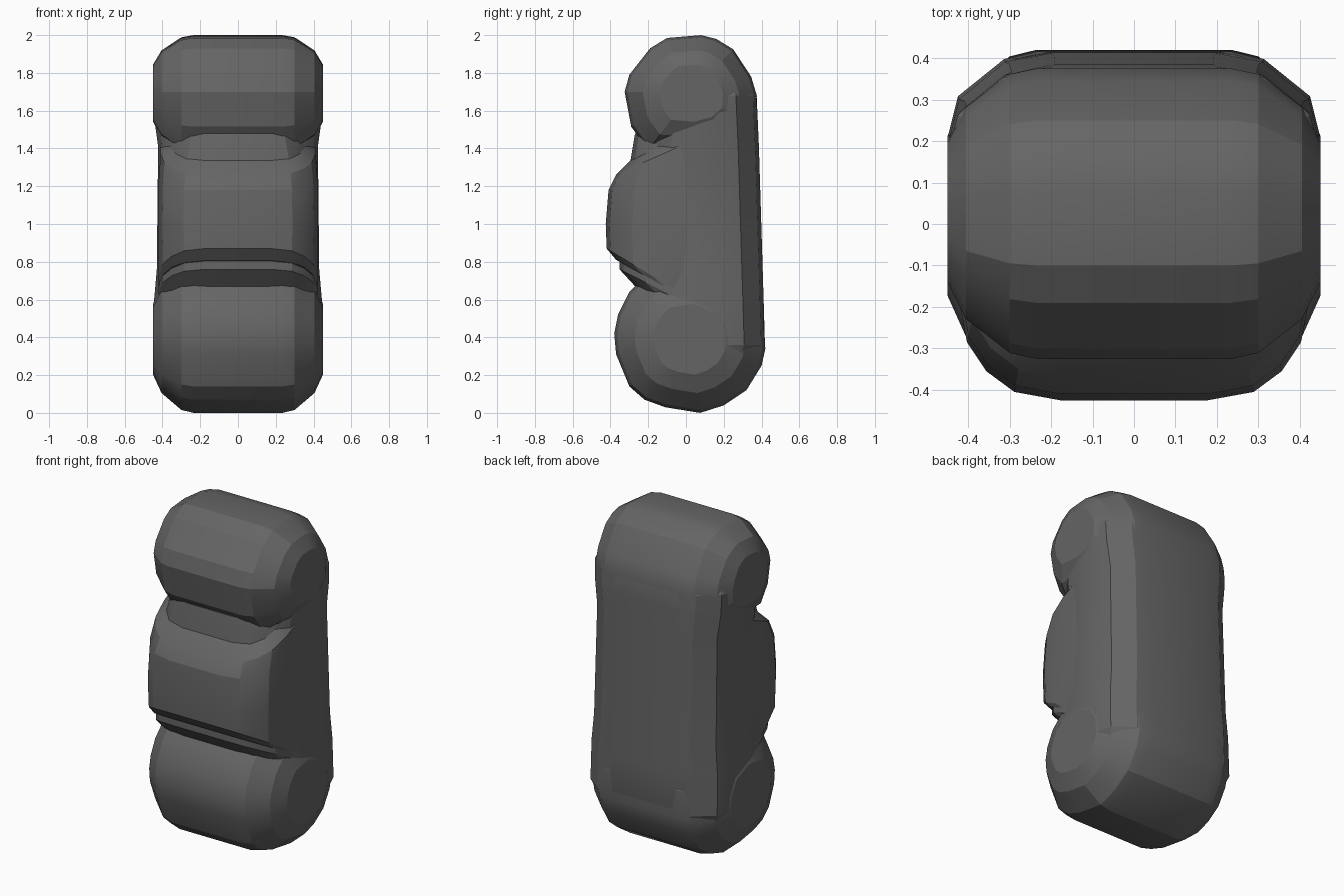
import bpy, bmesh
from math import radians

grey = bpy.data.materials.new("dark_grey")
grey.diffuse_color = (0.13, 0.13, 0.13, 1)


def skin(name, rings):
    """Bridge equal-length point rings and cap both ends."""
    bm = bmesh.new()
    vs = [[bm.verts.new(p) for p in r] for r in rings]
    n = len(vs[0])
    for a, b in zip(vs, vs[1:]):
        for i in range(n):
            j = (i + 1) % n
            bm.faces.new((a[i], a[j], b[j], b[i]))
    bm.faces.new(vs[0])
    bm.faces.new(vs[-1])
    bmesh.ops.recalc_face_normals(bm, faces=bm.faces[:])
    me = bpy.data.meshes.new(name)
    bm.to_mesh(me)
    bm.free()
    me.materials.append(grey)
    ob = bpy.data.objects.new(name, me)
    bpy.context.collection.objects.link(ob)
    return ob


def lobe(name, profile, cy, cz, half):
    """Side profile (y, z) swept across x, shrinking towards both ends."""
    st = half + [(-x, s) for x, s in reversed(half)]
    return skin(name, [[(x, cy + (y - cy) * s, cz + (z - cz) * s) for y, z in profile]
                       for x, s in st])


def section(w, f, b):
    """Rounded plan outline: half width w, front f, back b (tight back if hidden)."""
    r = 1.0 if b > 0.3 else 0.1
    half = [(0.42 * w, f), (0.68 * w, f + 0.02), (0.84 * w, f + 0.07),
            (0.95 * w, f + 0.14), (w, f + 0.25), (w, b - 0.2 * r),
            (0.95 * w, b - 0.11 * r), (0.7 * w, b - 0.02 * r), (0.45 * w, b)]
    return half + [(-x, y) for x, y in reversed(half)]


def tower(name, levels):
    """Stack outlines; each level is (z at front, slope, width, front, back)."""
    return skin(name, [[(x, y, z + k * (y - f)) for x, y in section(w, f, b)]
                       for z, k, w, f, b in levels])


ends = [(0.45, 0.48), (0.405, 0.73), (0.30, 0.96), (0.235, 1.0)]

# head
lobe("head", [(-0.10, 1.985), (0.08, 2.0), (0.16, 1.98), (0.25, 1.925),
              (0.345, 1.78), (0.375, 1.68), (0.365, 1.52), (0.25, 1.42),
              (0.05, 1.37), (-0.20, 1.39), (-0.29, 1.515), (-0.325, 1.70),
              (-0.30, 1.79), (-0.19, 1.93)], 0.03, 1.70, ends)

# base lobe
lobe("base", [(-0.11, 0.03), (0.075, 0.0), (0.20, 0.04), (0.32, 0.12),
              (0.40, 0.25), (0.42, 0.34), (0.41, 0.50), (0.30, 0.68),
              (0.05, 0.78), (-0.20, 0.74), (-0.30, 0.64), (-0.36, 0.52),
              (-0.38, 0.42), (-0.37, 0.31), (-0.30, 0.14), (-0.22, 0.07)],
     0.02, 0.39, ends)

# trunk with the flat back, flaring at the sides to meet both lobes
tower("trunk", [(0.26, 0, 0.41, -0.16, 0.385), (0.36, 0, 0.447, -0.20, 0.418),
                (0.60, 0, 0.444, -0.22, 0.411), (0.76, 0, 0.43, -0.22, 0.406),
                (1.41, 0, 0.423, -0.22, 0.386), (1.57, 0, 0.445, -0.20, 0.379),
                (1.68, 0, 0.447, -0.18, 0.374), (1.76, 0, 0.41, -0.14, 0.35)])

# bulging belly
tower("belly", [(0.80, -0.55, 0.405, -0.34, 0.05), (0.81, -0.55, 0.417, -0.37, 0.05),
                (0.87, -0.60, 0.42, -0.42, 0.05), (1.00, 0, 0.424, -0.425, 0.05),
                (1.18, 0.20, 0.42, -0.41, 0.05), (1.26, 0.45, 0.41, -0.37, 0.05),
                (1.35, 0.45, 0.38, -0.28, 0.05)])

# narrow lip under the belly
tower("waist_lip", [(0.66, -0.45, 0.41, -0.26, 0.05), (0.76, -0.50, 0.42, -0.352, 0.05),
                    (0.82, -0.50, 0.42, -0.352, 0.05)])

# collar between belly and head
tower("collar", [(1.20, 0, 0.40, -0.31, 0.05), (1.33, 0, 0.40, -0.295, 0.05),
                 (1.48, 0, 0.36, -0.27, 0.05)])

# soften only the shallow facets
for ob in bpy.context.collection.objects:
    ob.select_set(True)
    bpy.context.view_layer.objects.active = ob
bpy.ops.object.shade_smooth_by_angle(angle=radians(20))
